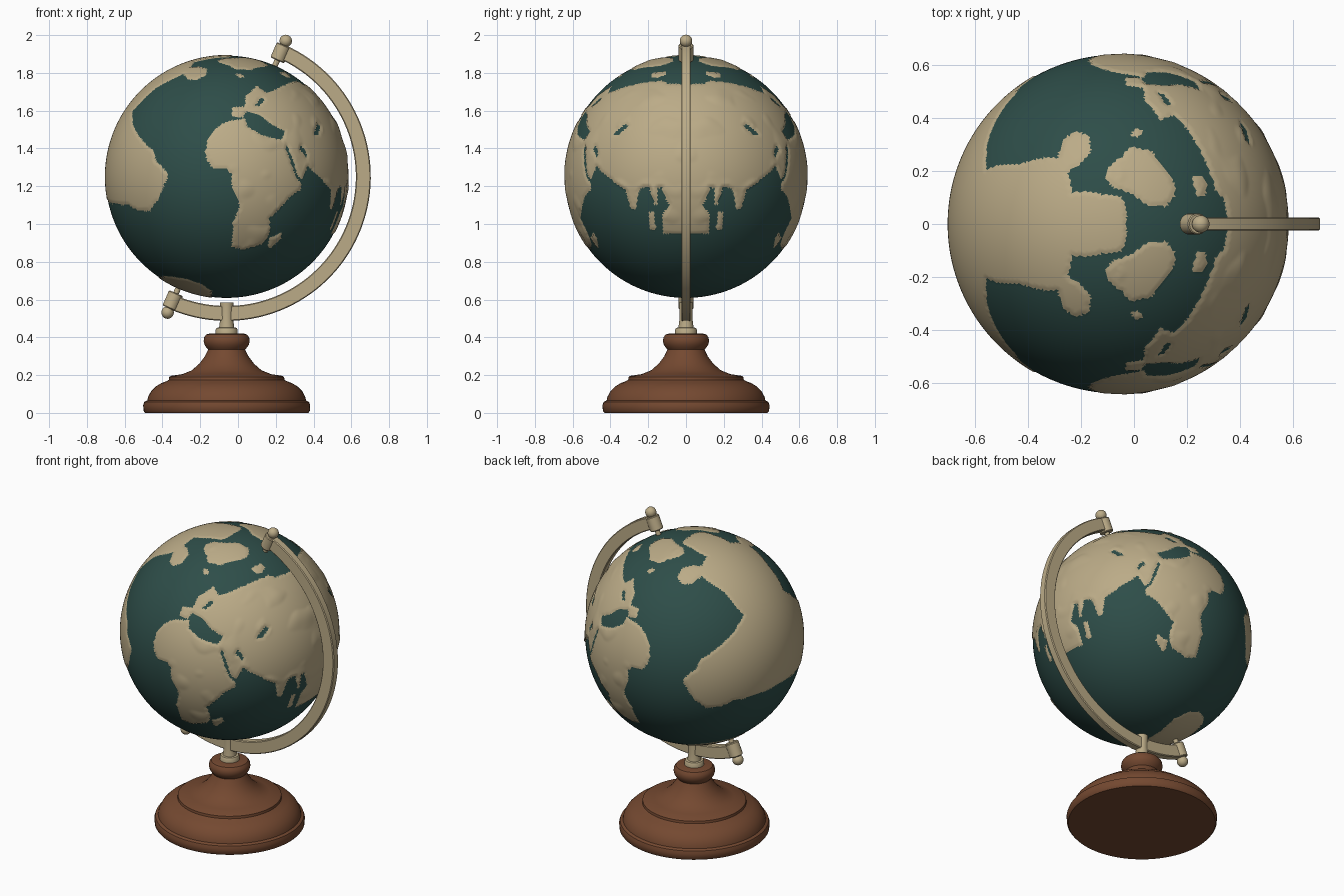
import bpy, bmesh, math
from mathutils import Vector, Matrix, noise

if "Cube" in bpy.data.objects:
    bpy.data.objects.remove(bpy.data.objects["Cube"])

C = Vector((-0.06, 0, 1.25))        # globe centre
R = 0.643
TILT = math.radians(23.5)
AXIS = Vector((math.sin(TILT), 0, math.cos(TILT)))


def material(name, rgb):
    m = bpy.data.materials.new(name)
    m.diffuse_color = (*rgb, 1)
    m.use_nodes = True
    m.node_tree.nodes["Principled BSDF"].inputs["Base Color"].default_value = m.diffuse_color
    return m


TEAL = material("ocean_teal", (0.027, 0.075, 0.066))
TAN = material("land_tan", (0.50, 0.41, 0.245))
WOOD = material("base_brown", (0.175, 0.066, 0.030))


def add_object(name, bm, mats, angle=35):
    me = bpy.data.meshes.new(name)
    bm.to_mesh(me)
    bm.free()
    ob = bpy.data.objects.new(name, me)
    bpy.context.collection.objects.link(ob)
    for m in mats:
        me.materials.append(m)
    bpy.ops.object.select_all(action='DESELECT')
    ob.select_set(True)
    bpy.context.view_layer.objects.active = ob
    bpy.ops.object.shade_smooth_by_angle(angle=math.radians(angle))
    return ob


def lathe(name, profile, mat, origin, axis=Vector((0, 0, 1)), steps=64):
    bm = bmesh.new()
    vs = [bm.verts.new((r, 0, z)) for r, z in profile]
    es = [bm.edges.new(p) for p in zip(vs, vs[1:])]
    bmesh.ops.spin(bm, geom=vs + es, axis=(0, 0, 1), cent=(0, 0, 0),
                   angle=2 * math.pi, steps=steps)
    bmesh.ops.remove_doubles(bm, verts=bm.verts, dist=1e-5)
    bmesh.ops.recalc_face_normals(bm, faces=bm.faces)
    rot = Vector((0, 0, 1)).rotation_difference(axis).to_matrix().to_4x4()
    bm.transform(Matrix.Translation(origin) @ rot)
    return add_object(name, bm, [mat])


# ---- Map outlines: points read in front (F), right (R) or top (T) view,
# flattened to an equidistant map seen from the front; back half is mirrored.
def flat(view, a, b):
    s = lambda u, v: math.sqrt(max(0.0, R * R - u * u - v * v))
    if view == 'F':
        x, z = a - C.x, b - C.z
        if x * x + z * z > R * R:              # off the disc: past the rim
            h = math.hypot(x, z)
            return 1.95 * x / h, 1.95 * z / h
        n = (x, -s(x, z), z)
    elif view == 'R':
        n = (s(a, b - C.z), a, b - C.z)
    else:
        n = (a - C.x, b, s(a - C.x, b))
    return unwrap(Vector(n))


def unwrap(n):
    n = n.normalized()
    h = math.hypot(n.x, n.z) or 1e-9
    t = math.acos(max(-1, min(1, -n.y)))
    return t * n.x / h, t * n.z / h


def outline(*runs):
    pts = [flat(v, a, b) for v, run in runs for a, b in run]
    xs, ys = zip(*pts)
    return (min(xs), max(xs), min(ys), max(ys)), list(zip(pts, pts[1:] + pts[:1]))


def inside(shape, x, y):
    (x0, x1, y0, y1), edges = shape
    if not (x0 < x < x1 and y0 < y < y1):
        return False
    hit = False
    for (ax, ay), (bx, by) in edges:
        if (ay > y) != (by > y) and x < (bx - ax) * (y - ay) / (by - ay) + ax:
            hit = not hit
    return hit


west = outline(
    ('T', [(-.03, .1), (-.03, -.06), (-.05, -.10), (-.13, -.115), (-.23, -.12), (-.25, -.19),
           (-.21, -.22), (-.16, -.27), (-.17, -.33), (-.22, -.355), (-.27, -.32), (-.29, -.25),
           (-.45, -.225), (-.56, -.21)]),
    ('F', [(-.56, 1.53), (-.52, 1.46), (-.49, 1.42), (-.45, 1.39), (-.43, 1.33), (-.38, 1.28),
           (-.37, 1.24), (-.40, 1.19), (-.43, 1.12), (-.47, 1.07), (-.53, 1.07), (-.58, 1.10),
           (-.65, 1.105), (-.9, 1.1), (-1.0, 1.7), (-.7, 2.1), (-.2, 2.2)]))
east = outline(
    ('R', [(.1, .95), (-.12, .95), (-.125, 1.05), (-.09, 1.10), (-.11, 1.13), (-.125, 1.19),
           (-.15, 1.19), (-.15, 1.10), (-.17, 1.10), (-.19, 1.19), (-.24, 1.19), (-.265, 1.08),
           (-.29, 1.08), (-.32, 1.18), (-.38, 1.22), (-.44, 1.27), (-.475, 1.31)]),
    ('F', [(.345, 1.235), (.32, 1.25), (.265, 1.41), (.25, 1.41), (.285, 1.31), (.31, 1.245),
           (.34, 1.21), (.335, 1.18), (.27, 1.14), (.22, 1.08), (.165, 1.03), (.17, .95),
           (.125, .89), (.035, .865), (-.035, .875), (-.025, 1.0), (.01, 1.1), (-.035, 1.21),
           (-.035, 1.265), (-.07, 1.295), (-.125, 1.29), (-.165, 1.34), (-.175, 1.385),
           (-.16, 1.45), (-.115, 1.51), (-.035, 1.55), (.035, 1.56), (.045, 1.515),
           (.115, 1.48), (.175, 1.46), (.235, 1.45), (.25, 1.495), (.165, 1.53), (.125, 1.575),
           (.085, 1.59), (.045, 1.595), (.025, 1.565), (-.03, 1.57), (-.03, 1.62), (.035, 1.625),
           (.045, 1.68), (.10, 1.735), (.15, 1.70), (.19, 1.71), (.25, 1.735), (.31, 1.76)]),
    ('T', [(.34, -.1), (.36, .1)]),
    ('F', [(.9, 2.0), (1.0, 1.25)]))
islands = [
    outline(('T', [(-.11, -.17), (-.08, -.14), (0, -.11), (.05, -.07), (.12, -.065), (.155, -.11),
                   (.145, -.17), (.10, -.23), (.06, -.28), (-.01, -.295), (-.05, -.25), (-.09, -.225)])),
    outline(('T', [(-.015, -.34), (.01, -.33), (.035, -.345), (.015, -.365)])),
    outline(('T', [(.22, -.17), (.235, -.105), (.27, -.10), (.28, -.15), (.25, -.185)])),
    outline(('F', [(.155, .89), (.17, .93), (.235, .955), (.23, .92), (.17, .87)])),
    outline(('R', [(-.20, 1.06), (-.17, 1.07), (-.155, .97), (-.19, .97)])),
    outline(('F', [(-.42, .72), (-.38, .725), (-.28, .71), (-.2, .685), (-.14, .645),
                   (-.15, .5), (-.5, .6)]))]
lakes = [outline(('F', [(.40, 1.47), (.42, 1.53), (.435, 1.52), (.425, 1.47)])),
         outline(('F', [(.33, 1.42), (.35, 1.40), (.37, 1.35), (.35, 1.36), (.325, 1.40)])),
         outline(('F', [(.09, 1.63), (.12, 1.67), (.14, 1.67), (.12, 1.63)]))]

# ---- Globe: ocean sphere with coloured, slightly raised land
bm = bmesh.new()
bmesh.ops.create_icosphere(bm, subdivisions=7, radius=R - 0.002)
for f in bm.faces:
    p = f.calc_center_median()
    p.y = -abs(p.y)
    p += noise.noise_vector(p * 18) * 0.007       # ragged coast
    u = unwrap(p)
    land = any(inside(s, *u) for s in [west, east] + islands)
    if land and not any(inside(s, *u) for s in lakes):
        f.material_index = 1
for v in bm.verts:
    if all(f.material_index for f in v.link_faces):
        q = Vector((v.co.x, -abs(v.co.y), v.co.z))
        hill = max(0, noise.noise(q * 9) - 0.2) * 0.012 if q.x > 0 else 0
        v.co *= 1 + (0.004 + hill) / R
bm.transform(Matrix.Translation(C))
add_object("globe", bm, [TEAL, TAN], 60)

# ---- Half-ring arm from pole to pole round the right side
bm = bmesh.new()
N = 64
rings = []
section = [(.684, -.02), (.689, -.025), (.758, -.025), (.763, -.02),
           (.763, .02), (.758, .025), (.689, .025), (.684, .02)]
for i in range(N + 1):
    a = TILT + math.pi * i / N
    d = Vector((math.sin(a), 0, math.cos(a)))
    rings.append([bm.verts.new(C + d * r + Vector((0, y, 0))) for r, y in section])
for a, b in zip(rings, rings[1:]):
    for k in range(8):
        bm.faces.new((a[k], a[(k + 1) % 8], b[(k + 1) % 8], b[k]))
bm.faces.new(rings[0])
bm.faces.new(rings[-1])
bmesh.ops.recalc_face_normals(bm, faces=bm.faces)
add_object("ring_arm", bm, [TAN])

# ---- Pole collars and ball knobs
for name, s in (("top", 1), ("bottom", -1)):
    lathe(name + "_collar", [(0, .64), (.015, .64), (.015, .672), (.036, .672), (.04, .677),
                             (.04, .755), (.036, .76), (0, .76)], TAN, C, AXIS * s, 32)
    ball = [(.033 * math.sin(math.pi * i / 16), .784 - .033 * math.cos(math.pi * i / 16))
            for i in range(17)]
    lathe(name + "_knob", ball, TAN, C, AXIS * s, 32)

# ---- Post and turned wooden base
foot = Vector((C.x, 0, 0))
lathe("post", [(0, .41), (.058, .41), (.058, .44), (.053, .45), (.04, .452), (.034, .50),
               (.036, .585), (0, .585)], TAN, foot, steps=32)
lathe("base", [(0, 0), (.432, 0), (.44, .01), (.442, .04), (.436, .058), (.42, .066), (.416, .085),
               (.40, .115), (.375, .14), (.345, .158), (.318, .168), (.306, .175), (.304, .19),
               (.295, .196), (.235, .205), (.185, .225), (.145, .26), (.115, .30), (.098, .335),
               (.105, .343), (.117, .36), (.122, .38), (.119, .40), (.108, .415), (.09, .42),
               (0, .42)], WOOD, foot, steps=96)
